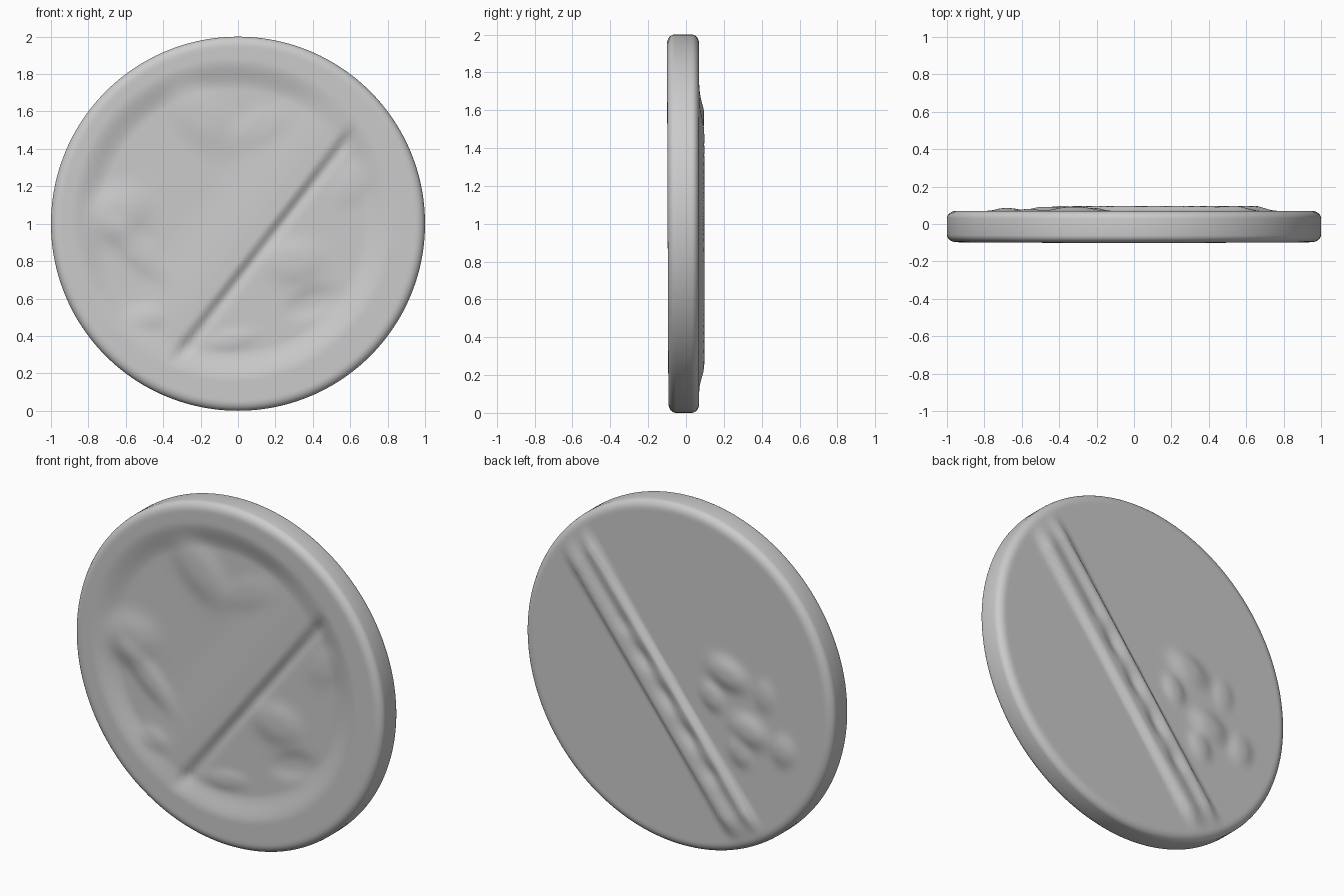
import bpy, bmesh, math

if "Cube" in bpy.data.objects:
    bpy.data.objects.remove(bpy.data.objects["Cube"])

SEGS, RINGS = 192, 70


def step(a, b, t):
    """Smooth ramp from 0 at a to 1 at b."""
    t = min(1, max(0, (t - a) / (b - a)))
    return t * t * (3 - 2 * t)


def bump(x, z, cx, cz, along, across, angle):
    """Soft oval mound."""
    c, s = math.cos(math.radians(angle)), math.sin(math.radians(angle))
    u, v = (x - cx) * c + (z - cz) * s, (z - cz) * c - (x - cx) * s
    return math.exp(-((u / along) ** 2 + (v / across) ** 2) ** 1.5)


def plateau(v, a, b, soft):
    return step(a - soft, a + soft, v) * (1 - step(b - soft, b + soft, v))


# mounds: centre x, centre z, half length, half width, angle, height
FRONT_MOUNDS = [(-0.20, 0.58, 0.20, 0.12, -50, 0.018), (-0.66, 0.05, 0.17, 0.13, 20, 0.022),
                (-0.54, -0.14, 0.20, 0.07, -45, 0.014), (0.30, -0.20, 0.14, 0.11, 0, 0.016),
                (0.40, -0.42, 0.13, 0.07, 20, -0.012), (-0.03, -0.62, 0.12, 0.05, 10, 0.008),
                (0.12, 0.52, 0.16, 0.08, 30, 0.008), (-0.50, -0.50, 0.09, 0.06, 0, 0.010),
                (0.62, 0.22, 0.13, 0.08, 50, 0.008)]
BACK_MOUNDS = [(-0.32, 0.10, 0.12, 0.08, 20, 0.022), (-0.22, -0.06, 0.08, 0.06, 60, 0.015),
               (-0.46, -0.20, 0.11, 0.08, 20, 0.022), (-0.40, -0.34, 0.08, 0.06, 60, 0.015),
               (-0.68, -0.26, 0.07, 0.08, 0, 0.015), (-0.56, 0.03, 0.06, 0.08, 0, 0.010)]


def front(x, z):
    """Raised rim, recessed field, diagonal bar and worn mounds."""
    off, run = 0.79 * x - 0.613 * z, 0.613 * x + 0.79 * z
    inside = 1 - step(0.70, 0.86, math.hypot(x + 0.03, z - 0.02))
    h = -0.032 * inside
    bar = step(-0.25, 0.08, off) * (1 - step(0.13, 0.19, off))
    h += inside * (0.016 * bar - 0.009 * math.exp(-((off - 0.19) / 0.03) ** 2))
    h += inside * sum(m[5] * bump(x, z, *m[:5]) for m in FRONT_MOUNDS)
    return -0.097 - 0.004 * z - h


def back(x, z):
    """Flat field, twin ridged band with beads, worn mounds."""
    off, run = 0.79 * x - 0.613 * z, 0.613 * x + 0.79 * z
    fade = 1 - step(0.80, 0.97, math.hypot(x, z))
    h = 0.027 * plateau(off, 0.05, 0.25, 0.025)
    channel = math.exp(-((off - 0.135) / 0.04) ** 2)
    beads = 0.006 * math.sin(run * 26) * step(-0.7, -0.5, run) * (1 - step(0.3, 0.5, run))
    h += channel * (beads - 0.014)
    h += sum(m[5] * bump(x, z, *m[:5]) for m in BACK_MOUNDS)
    return 0.070 + fade * h


# coin body: two relief discs joined by a rounded edge
bm = bmesh.new()
ROUND = 0.05


def make_ring(r, surface, sign):
    ring = []
    d = max(0, r - (1 - ROUND)) / ROUND
    drop = ROUND * 0.8 * (1 - math.sqrt(max(0, 1 - d * d)))
    for i in range(SEGS):
        a = 2 * math.pi * i / SEGS
        x, z = r * math.cos(a), r * math.sin(a)
        ring.append(bm.verts.new((x, surface(x, z) - sign * drop, z + 1)))
    return ring


radii = [(1 - ROUND) * i / RINGS for i in range(1, RINGS + 1)]
radii += [1 - ROUND + ROUND * math.sin(math.pi / 2 * k / 6) for k in range(1, 7)]
rings = [make_ring(r, front, -1) for r in radii]
rings += [make_ring(r, back, 1) for r in reversed(radii)]
for a, b in zip(rings, rings[1:]):
    for i in range(SEGS):
        j = (i + 1) % SEGS
        bm.faces.new((a[i], b[i], b[j], a[j]))
for ring, surface in ((rings[0], front), (rings[-1], back)):
    centre = bm.verts.new((0, surface(0, 0), 1))
    for i in range(SEGS):
        bm.faces.new((centre, ring[i], ring[(i + 1) % SEGS]))
bmesh.ops.recalc_face_normals(bm, faces=bm.faces)

mesh = bpy.data.meshes.new("worn_coin")
bm.to_mesh(mesh)
bm.free()
coin = bpy.data.objects.new("worn_coin", mesh)
bpy.context.collection.objects.link(coin)
mesh.shade_smooth()
